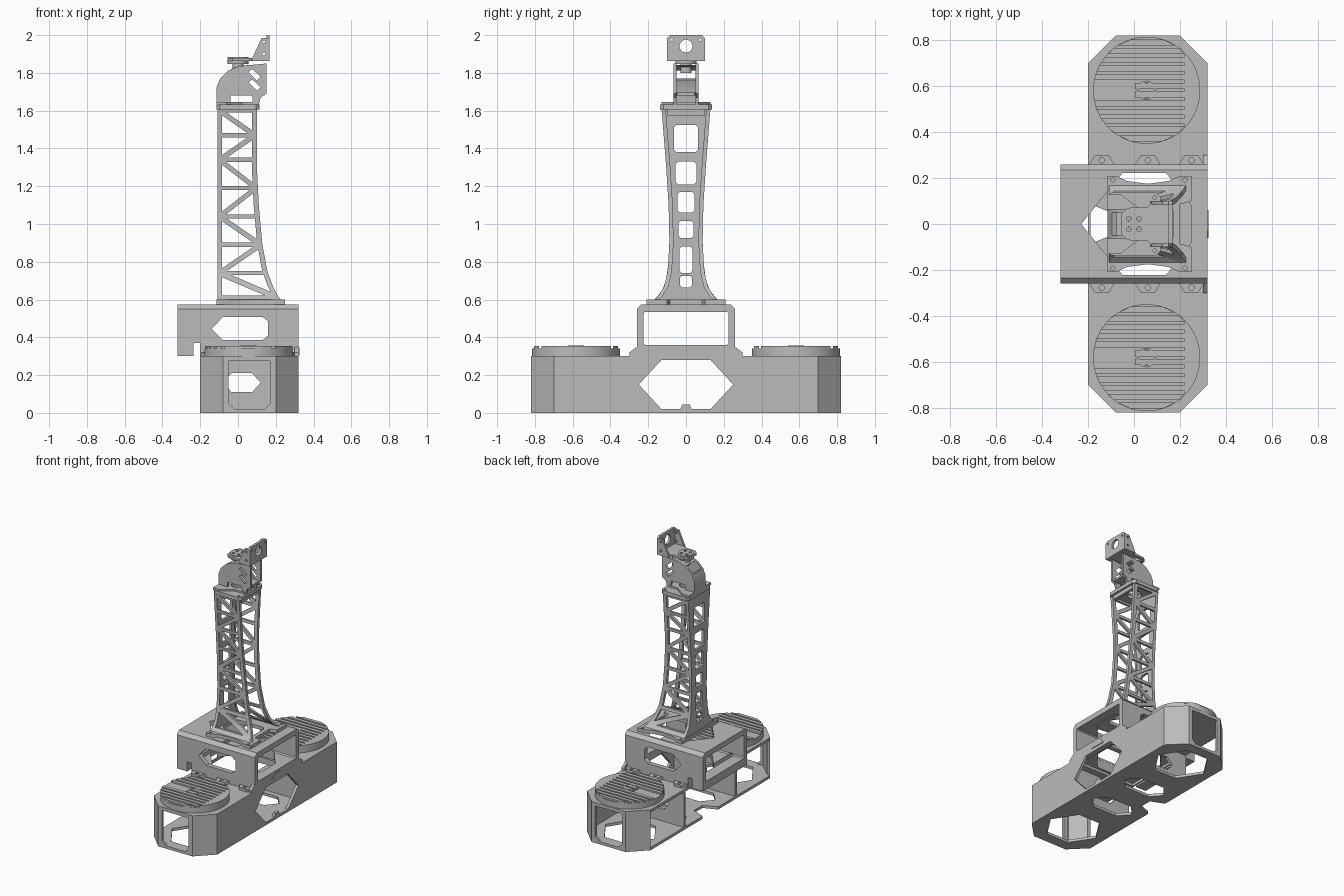
import bpy, bmesh, math
from mathutils import Vector

old = bpy.data.objects.get("Cube")
if old:
    bpy.data.objects.remove(old)

grey = bpy.data.materials.new("plain_grey")
grey.use_nodes = True
grey.diffuse_color = (0.5, 0.5, 0.5, 1)
grey.node_tree.nodes["Principled BSDF"].inputs["Base Color"].default_value = (0.5, 0.5, 0.5, 1)

AXES = {"x": lambda a, b, d: (d, a, b), "y": lambda a, b, d: (a, d, b), "z": lambda a, b, d: (a, b, d)}


def finish(name, bm):
    bmesh.ops.recalc_face_normals(bm, faces=bm.faces)
    mesh = bpy.data.meshes.new(name)
    bm.to_mesh(mesh)
    bm.free()
    mesh.materials.append(grey)
    ob = bpy.data.objects.new(name, mesh)
    bpy.context.collection.objects.link(ob)
    return ob


def prism(name, axis, outline, lo, hi, holes=()):
    """Extrude an outline with holes along an axis."""
    bm = bmesh.new()
    place = AXES[axis]
    for loop in [outline, *holes]:
        vs = [bm.verts.new(place(a, b, lo)) for a, b in loop]
        for i, v in enumerate(vs):
            bm.edges.new((v, vs[i - 1]))
    bmesh.ops.triangle_fill(bm, use_beauty=True, edges=bm.edges[:], normal=place(0, 0, 1))
    new = bmesh.ops.extrude_face_region(bm, geom=bm.faces[:])["geom"]
    bmesh.ops.translate(bm, vec=Vector(place(0, 0, hi - lo)),
                        verts=[g for g in new if isinstance(g, bmesh.types.BMVert)])
    return finish(name, bm)


def rect(a0, a1, b0, b1, c=0.0):
    """Rectangle with optional cut corners."""
    if not c:
        return [(a0, b0), (a1, b0), (a1, b1), (a0, b1)]
    return [(a0 + c, b0), (a1 - c, b0), (a1, b0 + c), (a1, b1 - c),
            (a1 - c, b1), (a0 + c, b1), (a0, b1 - c), (a0, b0 + c)]


def hexagon(a, b, ra, rb, flat):
    return [(a - ra, b), (a - flat, b - rb), (a + flat, b - rb),
            (a + ra, b), (a + flat, b + rb), (a - flat, b + rb)]


def circle(a, b, r, n=40):
    return [(a + r * math.cos(i * math.tau / n), b + r * math.sin(i * math.tau / n)) for i in range(n)]


def loft(bm, rings):
    """Join four-point rings into a solid strip."""
    vs = [[bm.verts.new(p) for p in ring] for ring in rings]
    for a, b in zip(vs, vs[1:]):
        for i in range(4):
            bm.faces.new((a[i - 1], a[i], b[i], b[i - 1]))
    bm.faces.new(vs[0])
    bm.faces.new(vs[-1][::-1])


def cut(ob, cutter):
    mod = ob.modifiers.new("cut", "BOOLEAN")
    mod.object, mod.operation, mod.solver = cutter, "DIFFERENCE", "EXACT"
    bpy.context.view_layer.objects.active = ob
    bpy.ops.object.modifier_apply(modifier=mod.name)
    bpy.data.objects.remove(cutter)


def curve_at(table, z):
    for (z0, v0), (z1, v1) in zip(table, table[1:]):
        if z <= z1:
            return v0 + (v1 - v0) * (z - z0) / (z1 - z0)
    return table[-1][1]


# Base: floor, roof and walls
floor = rect(-0.2, 0.32, -0.82, 0.82, 0.12)
floor += [(-0.2, 0.09), (-0.1, 0.05), (-0.1, -0.05), (-0.2, -0.09)]
floor = floor[:7] + floor[8:] + floor[7:8]
prism("base_floor", "z", floor, 0, 0.02,
      [hexagon(0.06, s * 0.57, 0.2, 0.17, 0.09) for s in (-1, 1)]
      + [hexagon(0.05, s * 0.17, 0.17, 0.08, 0.1) for s in (-1, 1)])
prism("base_roof", "z", rect(-0.2, 0.32, -0.82, 0.82, 0.12), 0.28, 0.3,
      [rect(-0.19, 0.28, -0.24, 0.24)])
prism("base_side_wall", "x",
      [(-0.7, 0), (0.7, 0), (0.7, 0.3), (0.3, 0.3), (0.3, 0.32), (0.26, 0.35),
       (-0.26, 0.35), (-0.3, 0.32), (-0.3, 0.3), (-0.7, 0.3)], 0.3, 0.32,
      [[(-0.25, 0.15), (-0.13, 0.02), (-0.03, 0.02), (-0.02, 0.045), (0.02, 0.045), (0.03, 0.02),
        (0.13, 0.02), (0.25, 0.15), (0.13, 0.28), (-0.13, 0.28)]])
prism("cable_catch", "x", [(-0.06, 0.305), (0.06, 0.305), (0.03, 0.345), (-0.03, 0.345)], 0.32, 0.325)
for s in (-1, 1):
    prism("end_wall", "y", rect(-0.08, 0.2, 0, 0.3), s * 0.82, s * 0.8,
          [[(-0.05, 0.05), (-0.02, 0.02), (0.14, 0.02), (0.17, 0.05), (0.17, 0.275), (-0.05, 0.275)]])
    prism("inner_rib", "y", rect(-0.2, 0.3, 0.02, 0.28), s * 0.29, s * 0.31,
          [hexagon(0.02, 0.16, 0.1, 0.05, 0.055)])
    for a, b in ((0.32, 0.2), (-0.2, -0.08)):
        d = 0.025 if a < 0 else -0.025
        prism("corner_wall", "z", [(a, s * 0.7), (b, s * 0.82), (b, s * 0.79), (a + d, s * 0.7)], 0, 0.3)
    # Screw lugs beside the upper box
    for x in (-0.14, 0.06, 0.25):
        prism("screw_lug", "z", [(x - 0.06, s * 0.25), (x + 0.06, s * 0.25), (x + 0.03, s * 0.3),
                                 (x - 0.03, s * 0.3)], 0.3, 0.32, [circle(x, s * 0.277, 0.012, 12)])

# Round pads with a grooved top
for s in (-1, 1):
    cx, cy, r = 0.055, s * 0.582, 0.233
    prism("round_pad", "z", circle(cx, cy, r, 64), 0.3, 0.342)
    edge = 0.165
    end = math.acos(edge / r)
    arc = [(cx + r * math.cos(end * t / 8), cy + r * math.sin(end * t / 8)) for t in range(-8, 9)]
    prism("pad_rim", "z", arc, 0.342, 0.354)
    for i in range(-6, 6):
        lo, hi = i * 0.038 + 0.006, (i + 1) * 0.038 - 0.006
        far = [min(math.sqrt(max(r * r - b * b, 0.0)), r) for b in (lo, hi)]
        left = [-f for f in far]
        if abs(lo + hi) < 0.08:
            left = [-0.05, -0.05]
        prism("pad_rib", "z", [(cx + left[0], cy + lo), (cx + min(far[0], edge), cy + lo),
                               (cx + min(far[1], edge), cy + hi), (cx + left[1], cy + hi)], 0.342, 0.354)
    prism("pad_centre_ring", "z", circle(cx, cy, 0.042), 0.342, 0.356, [circle(cx, cy, 0.034)])

# Upper box: open tube with windows cut through it
box = prism("upper_box", "x",
            [(-0.26, 0.3), (0.26, 0.3), (0.26, 0.55), (0.235, 0.575), (-0.235, 0.575), (-0.26, 0.55)],
            -0.32, 0.32, [rect(-0.225, 0.225, 0.36, 0.535, 0.008)])
cut(box, prism("cutter", "z", [(-0.23, 0), (-0.05, -0.222), (0.14, -0.222), (0.25, -0.08),
                               (0.25, 0.08), (0.14, 0.222), (-0.05, 0.222)], 0.2, 0.7))
cut(box, prism("cutter", "y", [(-0.14, 0.445), (-0.08, 0.385), (0.13, 0.385), (0.16, 0.41),
                               (0.16, 0.485), (0.13, 0.508), (-0.08, 0.508)], -0.5, 0.5))
cut(box, prism("cutter", "y", rect(-0.235, -0.2, 0.2, 0.37), -0.5, 0.5))

# Tower foot
foot = [(-0.115, 0.21), (-0.08, 0.21), (-0.03, 0.187), (0.06, 0.175), (0.15, 0.187), (0.2, 0.21),
        (0.25, 0.21), (0.25, 0.1), (0.2, 0.085)]
foot = foot + [(x, -y) for x, y in reversed(foot)]
prism("tower_foot", "z", foot, 0.575, 0.6,
      [rect(-0.08, 0.17, -0.08, 0.08, 0.02)]
      + [circle(x, s * 0.192, 0.009, 10) for x in (-0.092, 0.222) for s in (-1, 1)])

# Tower: flaring truss sides, windowed back wall, open front edge
HALF = [(0.59, 0.18), (0.62, 0.145), (0.67, 0.115), (0.75, 0.097), (0.9, 0.088), (1.1, 0.092),
        (1.3, 0.105), (1.62, 0.13)]
EDGE = [(0.59, 0.235), (0.62, 0.21), (0.67, 0.185), (0.75, 0.155), (0.9, 0.128), (1.1, 0.11),
        (1.3, 0.1), (1.62, 0.1)]
BACK, TOP, BOTTOM = -0.108, 1.61, 0.592
heights = [BOTTOM + (TOP - BOTTOM) * i / 40 for i in range(41)]


def side_ring(s, p, q, t=0.016):
    """Section of a strip lying on a side wall, between two (x, z) points."""
    yp, yq = curve_at(HALF, p[1]), curve_at(HALF, q[1])
    return [(p[0], s * yp, p[1]), (q[0], s * yq, q[1]),
            (q[0], s * (yq - t), q[1]), (p[0], s * (yp - t), p[1])]


levels = [0.61, 0.74, 0.89, 1.04, 1.19, 1.34, 1.47, 1.6]
for s in (-1, 1):
    bm = bmesh.new()
    loft(bm, [side_ring(s, (BACK, z), (BACK + 0.022, z)) for z in heights])
    loft(bm, [side_ring(s, (curve_at(EDGE, z) - 0.027, z), (curve_at(EDGE, z), z), 0.022) for z in heights])
    struts = [(z, z) for z in levels]
    for i, (a, b) in enumerate(zip(levels, levels[1:])):
        struts.append((a, b) if i % 2 else (b, a))
    for za, zb in struts:
        rings = []
        for k in range(9):
            z = za + (zb - za) * k / 8
            x = BACK + 0.01 + (curve_at(EDGE, zb) - 0.01 - BACK - 0.01) * k / 8
            h = 0.011 if za == zb else 0.016
            rings.append(side_ring(s, (x, z - h), (x, z + h)))
        loft(bm, rings)
    finish("tower_truss_side", bm)

wall = [(curve_at(HALF, z), z) for z in heights]
windows = [(0.063, 1.38, 1.525), (0.055, 1.21, 1.33), (0.045, 1.06, 1.17), (0.04, 0.925, 1.015),
           (0.035, 0.74, 0.88), (0.033, 0.665, 0.725)]
prism("tower_back_wall", "x", wall + [(-y, z) for y, z in reversed(wall)], BACK, BACK + 0.018,
      [rect(-w, w, a, b, 0.012) for w, a, b in windows])
prism("tower_cap", "z", rect(-0.115, 0.115, -0.138, 0.138, 0.02), 1.605, 1.632,
      [circle(0, 0, 0.05, 24)] + [circle(x, s * 0.115, 0.008, 10) for x in (-0.09, 0.09) for s in (-1, 1)])
prism("cap_front_lip", "x", rect(-0.1, 0.1, 1.575, 1.606), 0.08, 0.1)

# Wrist bracket: two cheeks with slots and a curved hood
hood = [(-0.115, 1.63), (-0.115, 1.72), (-0.095, 1.77), (-0.055, 1.81), (0.0, 1.835), (0.15, 1.85)]
cheek = hood + [(0.15, 1.69), (0.12, 1.67), (0.11, 1.63), (0.08, 1.63), (0.075, 1.68), (-0.04, 1.68), (-0.04, 1.63)]
slots = [[(x, z), (x + 0.02, z + 0.015), (x + 0.065, z - 0.025), (x + 0.045, z - 0.045)]
         for x, z in ((0.055, 1.805), (0.055, 1.75))]
for s in (-1, 1):
    prism("wrist_cheek", "y", cheek, s * 0.05, s * 0.066, slots)


def hood_part(name, path, t):
    inner = [(x + t, z - t * 0.4) for x, z in reversed(path)]
    prism(name, "y", path + inner, -0.05, 0.05)


hood_part("wrist_back", hood[:3], 0.02)
hood_part("wrist_hood", [(-0.04, 1.818), hood[4], (0.06, 1.842)], 0.012)
prism("wrist_floor", "z", rect(-0.1, 0.14, -0.055, 0.055, 0.01), 1.68, 1.695)
prism("wrist_shoulder", "z", [(-0.115, -0.13), (-0.06, -0.13), (0.02, -0.07), (0.1, -0.07),
                              (0.1, 0.07), (0.02, 0.07), (-0.06, 0.13), (-0.115, 0.13)],
      1.628, 1.645, [circle(0, 0, 0.045, 24)])

# Turning horn and head bracket
prism("horn_hub", "z", circle(0, 0, 0.03, 24), 1.8, 1.866)
prism("horn_disc", "z", circle(0, 0, 0.055), 1.848, 1.885,
      [circle(x, y, 0.011, 12) for x, y in ((0.022, 0.022), (-0.022, 0.022), (-0.022, -0.022), (0.022, -0.022))])
prism("head_floor", "z", [(-0.055, -0.045), (-0.03, -0.07), (0.06, -0.075), (0.08, -0.1), (0.168, -0.1),
                          (0.168, 0.1), (0.08, 0.1), (0.06, 0.075), (-0.03, 0.07), (-0.055, 0.045)],
      1.864, 1.88, [circle(0, 0, 0.05, 32)])
prism("head_plate", "x", [(-0.1, 1.866), (0.1, 1.866), (0.1, 1.985), (0.085, 2.0), (-0.085, 2.0), (-0.1, 1.985)],
      0.15, 0.168, [circle(0, 1.942, 0.034, 32)]
      + [circle(s * 0.075, 1.975, 0.007, 10) for s in (-1, 1)])
for s in (-1, 1):
    prism("head_gusset", "y", [(0.07, 1.866), (0.16, 1.866), (0.16, 1.985), (0.125, 1.985)], s * 0.084, s * 0.1,
          [circle(0.137, z, 0.008, 10) for z in (1.9, 1.965)])

# Smooth the round parts, keep edges sharp
for ob in bpy.context.collection.objects:
    if ob.type == "MESH" and ob.data.materials and ob.data.materials[0] == grey:
        bpy.ops.object.select_all(action="DESELECT")
        ob.select_set(True)
        bpy.context.view_layer.objects.active = ob
        bpy.ops.object.shade_smooth_by_angle(angle=math.radians(25))
